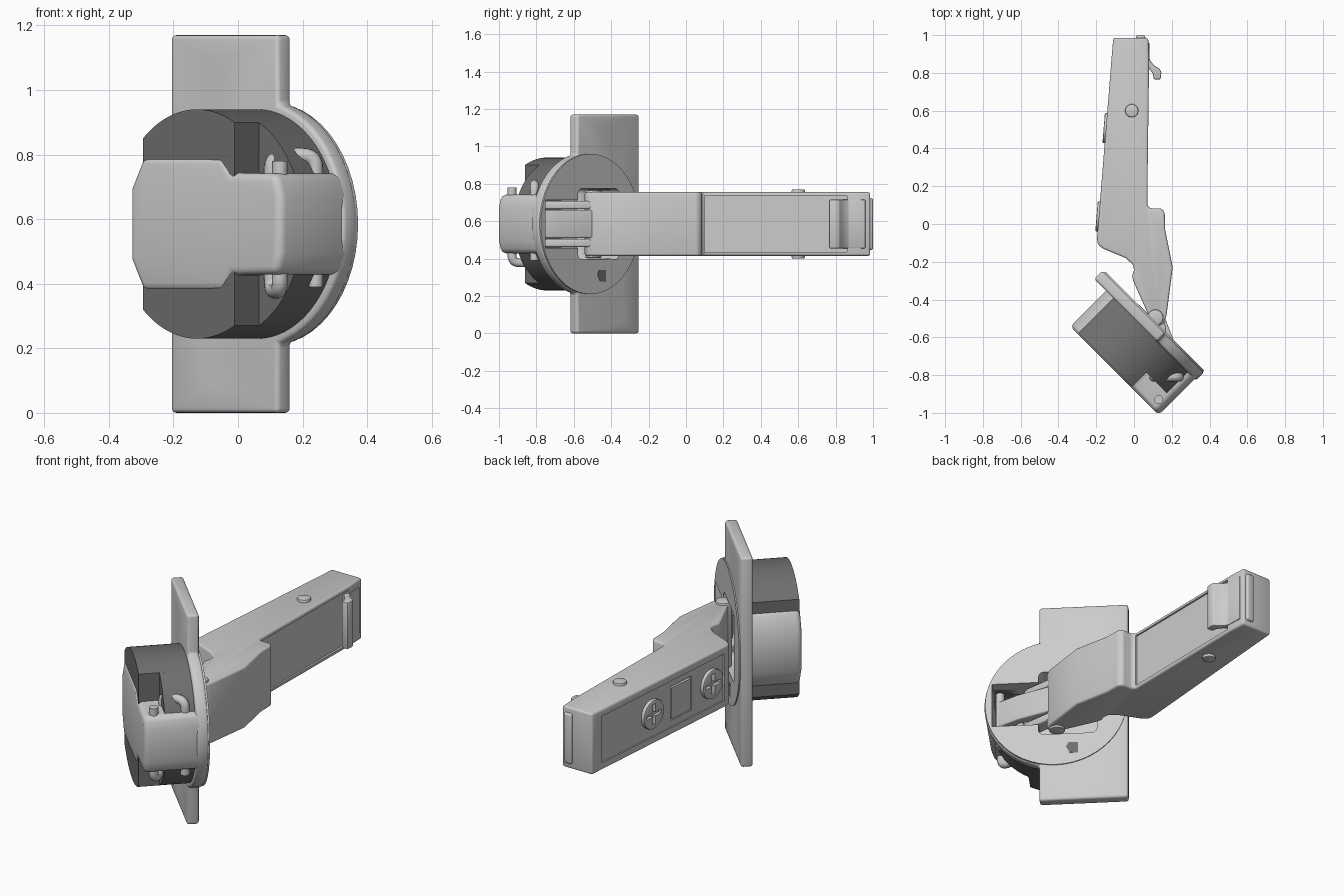
import bpy, bmesh, math
from mathutils import Matrix, Vector

if "Cube" in bpy.data.objects:
    bpy.data.objects.remove(bpy.data.objects["Cube"])

ZC = 0.585
R2 = math.sqrt(0.5)


def frame(x, y, z, o):
    m = Matrix((x, y, z)).transposed().to_4x4()
    m.translation = o
    return m


# Frames: arm (world xy), cup (along plate, up, depth), arm side (along, up, inward)
WORLD = Matrix.Translation((0, 0, ZC))
CUP = frame((R2, -R2, 0), (0, 0, 1), (-R2, -R2, 0), (0, 0, ZC))
T = Vector((0.086, 1.065, 0)).normalized()
SIDE = frame(T, (0, 0, 1), (T.y, -T.x, 0), (-0.196, -0.08, ZC))

dark = bpy.data.materials.new("dark_grey")
dark.diffuse_color = (0.16, 0.16, 0.16, 1)
dark.use_nodes = True
dark.node_tree.nodes["Principled BSDF"].inputs["Base Color"].default_value = dark.diffuse_color


def apply_mod(ob, kind, **kw):
    bpy.context.view_layer.objects.active = ob
    m = ob.modifiers.new(kind, kind)
    for k, v in kw.items():
        setattr(m, k, v)
    bpy.ops.object.modifier_apply(modifier=m.name)


def smooth(ob):
    bpy.ops.object.select_all(action='DESELECT')
    ob.select_set(True)
    bpy.context.view_layer.objects.active = ob
    bpy.ops.object.shade_smooth_by_angle(angle=math.radians(32))


def finish(name, bm, m, bevel=0.0, seg=3):
    bm.transform(m)
    bmesh.ops.recalc_face_normals(bm, faces=bm.faces)
    me = bpy.data.meshes.new(name)
    bm.to_mesh(me)
    bm.free()
    ob = bpy.data.objects.new(name, me)
    bpy.context.collection.objects.link(ob)
    if bevel:
        apply_mod(ob, 'BEVEL', width=bevel, segments=seg, limit_method='ANGLE',
                  angle_limit=math.radians(30))
    smooth(ob)
    return ob


def prism(name, pts, lo, hi, m=WORLD, bevel=0.0, seg=3):
    bm = bmesh.new()
    f = bm.faces.new([bm.verts.new((x, y, lo)) for x, y in pts])
    ext = bmesh.ops.extrude_face_region(bm, geom=[f])
    bmesh.ops.translate(bm, vec=(0, 0, hi - lo),
                        verts=[v for v in ext["geom"] if isinstance(v, bmesh.types.BMVert)])
    return finish(name, bm, m, bevel, seg)


def rect(x0, x1, y0, y1):
    return [(x0, y0), (x1, y0), (x1, y1), (x0, y1)]


def disc(name, x, y, lo, hi, r1, r2=None, m=WORLD, bevel=0.0):
    bm = bmesh.new()
    bmesh.ops.create_cone(bm, cap_ends=True, segments=32, radius1=r1,
                          radius2=r1 if r2 is None else r2, depth=hi - lo)
    return finish(name, bm, m @ Matrix.Translation((x, y, (lo + hi) / 2)), bevel, 2)


def cut(ob, *cutters):
    for c in cutters:
        apply_mod(ob, 'BOOLEAN', operation='DIFFERENCE', object=c, solver='EXACT')
    smooth(ob)


def drop(*obs):
    for o in obs:
        bpy.data.objects.remove(o)


def arc(c, r, a0, a1, n=24):
    return [(c + r * math.cos(a0 + (a1 - a0) * i / n), r * math.sin(a0 + (a1 - a0) * i / n))
            for i in range(n + 1)]


# Mounting plate: flange with a round lip
CU = 0.437
a = math.acos(0.09 / 0.38)
plate = prism("mounting_plate",
              [(0.057, -0.585), (0.527, -0.585)] + arc(CU, 0.38, -a, a)
              + [(0.527, 0.585), (0.057, 0.585)], 0.292, 0.355, CUP, 0.014)
# Raised disc around the opening
cup_rim = prism("cup_rim", arc(CU, 0.375, -2.9, 2.9, 48), 0.286, 0.30, CUP)

# Metal cup housing
half = [(0.145, 0.11), (0.2, 0.21), (0.55, 0.21), (0.59, 0.157), (0.785, 0.157), (0.807, 0.09)]
housing = prism("cup_housing", half + [(u, -z) for u, z in reversed(half)],
                0.32, 0.623, CUP, 0.026, 4)

# Dark cup fillers above and below the housing, stepped at one end
fillers = []
for s, side in ((1, "upper"), (-1, "lower")):
    for u0, u1, depth, part in ((0.2, 0.602, 0.617, "deep"), (0.6, 0.782, 0.51, "shallow")):
        a0, a1 = (math.acos((u - CU) / 0.355) for u in (u1, u0))
        pts = [(u0, s * 0.06), (u1, s * 0.06)] + [(u, s * z) for u, z in arc(CU, 0.355, a0, a1)]
        f = prism(f"{side}_{part}_filler", pts, 0.34, depth, CUP)
        f.data.materials.append(dark)
        fillers.append(f)

# Open pocket for the linkage
wide = prism("cutter_wide", rect(0.22, 0.53, -0.19, 0.19), 0.2, 0.59, CUP, 0.03)
slim = prism("cutter_slim", rect(0.24, 0.775, -0.128, 0.128), 0.2, 0.592, CUP)
for ob in [plate, cup_rim, housing] + fillers:
    cut(ob, wide, slim)
drop(wide, slim)

# Countersunk screw holes
for z in (0.465, -0.465):
    sink = disc("cutter_sink", 0.247, z, 0.28, 0.335, 0.082, 0.04, CUP)
    hole = disc("cutter_hole", 0.247, z, 0.25, 0.4, 0.04, None, CUP)
    cut(plate, sink, hole)
    drop(sink, hole)

# Small dark plug on the plate
plug = prism("plate_plug", [(0.32, -0.245), (0.37, -0.245), (0.385, -0.27), (0.365, -0.305),
                            (0.32, -0.31)], 0.284, 0.31, CUP)
plug.data.materials.append(dark)

# Cranked arm
arm = prism("hinge_arm", [
    (-0.11, 0.985), (0.075, 0.985), (0.08, 0.87), (0.07, 0.1), (0.085, 0.083), (0.145, 0.083),
    (0.163, 0.06), (0.165, -0.03), (0.205, -0.23), (0.172, -0.485), (0.155, -0.53),
    (0.12, -0.545), (0.085, -0.5), (-0.005, -0.3), (-0.01, -0.275), (0.0, -0.245),
    (-0.005, -0.215), (-0.045, -0.18), (-0.165, -0.13), (-0.19, -0.11), (-0.196, -0.08)],
    -0.17, 0.17, WORLD, 0.016)
right_recess = prism("cutter_right", [(0.062, 0.1), (0.2, 0.1), (0.2, 0.86), (0.068, 0.86)],
                     -0.15, 0.15)
left_recess = prism("cutter_left", rect(0.02, 0.99, -0.13, 0.13), -0.05, 0.007, SIDE)
window = prism("cutter_window", rect(0.27, 0.44, -0.095, 0.095), -0.05, 0.025, SIDE)
cut(arm, right_recess, left_recess, window)
drop(right_recess, left_recess, window)
prism("window_slide", rect(0.278, 0.432, -0.087, 0.087), 0.004, 0.04, SIDE)

# Cross-slotted adjusting screws
for i, s in enumerate((0.12, 0.59)):
    screw = disc(f"adjusting_screw_{i + 1}", s, 0, -0.012, 0.03, 0.08, None, SIDE, 0.005)
    for w, h in ((0.058, 0.011), (0.011, 0.058)):
        slot = prism("cutter_slot", rect(s - w, s + w, -h, h), -0.05, 0.008, SIDE)
        cut(screw, slot)
        drop(slot)

# Rivet pins through the arm
disc("rear_rivet", -0.012, 0.60, -0.185, 0.185, 0.035, None, WORLD, 0.006)
disc("pivot_rivet", 0.113, -0.495, -0.182, 0.182, 0.042, None, WORLD, 0.006)

# Release lever and end clip
prism("release_lever", [
    (0.04, 0.96), (0.082, 0.96), (0.083, 0.87), (0.105, 0.84), (0.138, 0.82), (0.145, 0.8),
    (0.14, 0.765), (0.105, 0.765), (0.1, 0.795), (0.075, 0.83), (0.04, 0.83)],
    -0.13, 0.13, WORLD, 0.006, 2)
prism("end_clip", rect(0.01, 0.06, 0.95, 1.0), -0.14, 0.14, WORLD, 0.012)

# Links between the cup and the arm
prism("centre_link", [(0.21, -0.84), (0.265, -0.82), (0.235, -0.68), (0.165, -0.5),
                      (0.1, -0.48), (0.13, -0.6), (0.19, -0.7)], -0.075, 0.075, WORLD, 0.008)
for s, side in ((1, "upper"), (-1, "lower")):
    lo, hi = sorted((s * 0.08, s * 0.122))
    prism(f"{side}_link", [(0.07, -0.83), (0.13, -0.83), (0.185, -0.66), (0.16, -0.5),
                           (0.08, -0.47), (0.1, -0.64)], lo, hi, WORLD, 0.008)

# One bent wire forms the axle pins and both bails
path = [Vector(p) for p in ((0.13, -0.93, 0.78), (0.13, -0.93, 0.378), (0.105, -0.81, 0.378),
                            (0.105, -0.81, 0.797), (0.24, -0.81, 0.797), (0.24, -0.81, 0.39))]
pts = [path[0]]
for p, q, r in zip(path, path[1:], path[2:]):
    s, e = q + (p - q).normalized() * 0.04, q + (r - q).normalized() * 0.04
    pts += [s.lerp(q, t / 6).lerp(q.lerp(e, t / 6), t / 6) for t in range(7)]
pts.append(path[-1])
cu = bpy.data.curves.new("axle_wire", 'CURVE')
cu.dimensions = '3D'
cu.bevel_depth, cu.bevel_resolution, cu.use_fill_caps = 0.024, 4, True
sp = cu.splines.new('POLY')
sp.points.add(len(pts) - 1)
for k, p in zip(sp.points, pts):
    k.co = (*p, 1)
wire = bpy.data.objects.new("axle_wire", cu)
bpy.context.collection.objects.link(wire)
bpy.ops.object.select_all(action='DESELECT')
wire.select_set(True)
bpy.context.view_layer.objects.active = wire
bpy.ops.object.convert(target='MESH')
smooth(bpy.context.view_layer.objects.active)
